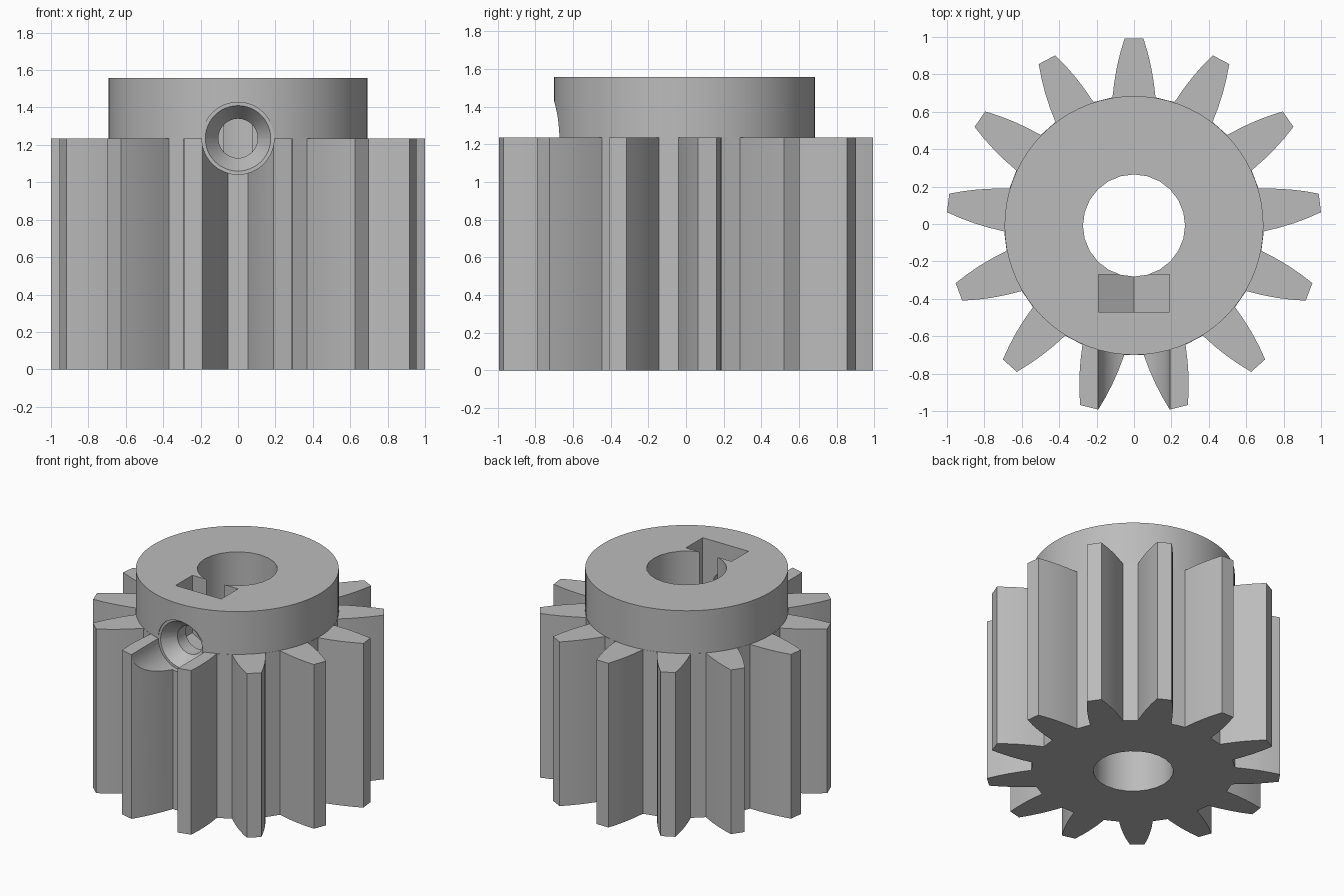
import bpy, bmesh, math
from mathutils import Matrix, Vector

cube = bpy.data.objects.get("Cube")
if cube:
    bpy.data.objects.remove(cube, do_unlink=True)

TEETH = 13
CY = -0.008            # axis position, odd tooth count shifts it
FACE_Z, TOP_Z = 1.235, 1.557
HUB_R, BORE_R = 0.692, 0.273

grey = bpy.data.materials.new("plain grey")
grey.use_nodes = True
colour = (0.5, 0.5, 0.5, 1)
grey.diffuse_color = colour
grey.node_tree.nodes["Principled BSDF"].inputs["Base Color"].default_value = colour


def make_object(name, bm):
    bmesh.ops.recalc_face_normals(bm, faces=bm.faces)
    mesh = bpy.data.meshes.new(name)
    bm.to_mesh(mesh)
    bm.free()
    mesh.materials.append(grey)
    obj = bpy.data.objects.new(name, mesh)
    bpy.context.collection.objects.link(obj)
    return obj


def prism(name, outline, direction):
    """Extrude a closed 3D outline along a direction."""
    bm = bmesh.new()
    face = bm.faces.new([bm.verts.new(p) for p in outline])
    result = bmesh.ops.extrude_face_region(bm, geom=[face], use_keep_orig=True)
    moved = [v for v in result["geom"] if isinstance(v, bmesh.types.BMVert)]
    bmesh.ops.translate(bm, verts=moved, vec=direction)
    return make_object(name, bm)


def cylinder(name, radius, low, high, sides):
    ring = [(radius * math.cos(math.tau * i / sides),
             radius * math.sin(math.tau * i / sides) + CY, low) for i in range(sides)]
    return prism(name, ring, (0, 0, high - low))


# Toothed wheel: one tooth outline repeated round the axis
half_tooth = [(0.115, 0.685), (0.105, 0.77), (0.091, 0.85), (0.073, 0.925), (0.05, 1.001)]
tooth = half_tooth + [(-x, y) for x, y in reversed(half_tooth)]
outline = []
for i in range(TEETH):
    turn = Matrix.Rotation(math.tau * i / TEETH, 3, "Z")
    outline += [turn @ Vector((x, y, 0)) + Vector((0, CY, 0)) for x, y in tooth]
gear = prism("toothed_wheel", outline, (0, 0, FACE_Z))

# Collar above the teeth
hub = cylinder("hub", HUB_R, FACE_Z, TOP_Z, 72)

# Cutter for the shaft bore
bore = cylinder("bore_cutter", BORE_R, -0.2, 2, 24)

# Cutter for the nut pocket, pointed floor
w = 0.19
pocket = prism("nut_pocket_cutter",
               [(x, -0.47, z) for x, z in
                ((-w, 2), (w, 2), (w, 1.125), (0, 1.015), (-w, 1.125))],
               (0, 0.2, 0))

# Cutter for the countersunk set screw hole, turned about its own axis
sides = 48
bm = bmesh.new()
rings = []
for r, y in ((0.193, -1.2), (0.193, -0.67), (0.175, -0.67), (0.105, -0.57), (0.105, -0.38)):
    rings.append([bm.verts.new((r * math.cos(math.tau * i / sides), y,
                                FACE_Z + r * math.sin(math.tau * i / sides)))
                  for i in range(sides)])
for a, b in zip(rings, rings[1:]):
    for i in range(sides):
        j = (i + 1) % sides
        bm.faces.new((a[i], a[j], b[j], b[i]))
bm.faces.new(rings[0])
bm.faces.new(rings[-1])
screw_hole = make_object("screw_hole_cutter", bm)

# Cut both parts, then drop the cutters
cutters = (bore, pocket, screw_hole)
for part in (gear, hub):
    bpy.ops.object.select_all(action="DESELECT")
    part.select_set(True)
    bpy.context.view_layer.objects.active = part
    for cutter in cutters:
        cutter.hide_render = True
        mod = part.modifiers.new(cutter.name, "BOOLEAN")
        mod.operation = "DIFFERENCE"
        mod.solver = "EXACT"
        mod.object = cutter
        bpy.ops.object.modifier_apply(modifier=mod.name)
    bpy.ops.object.shade_smooth_by_angle(angle=math.radians(25))
for cutter in cutters:
    bpy.data.objects.remove(cutter, do_unlink=True)
